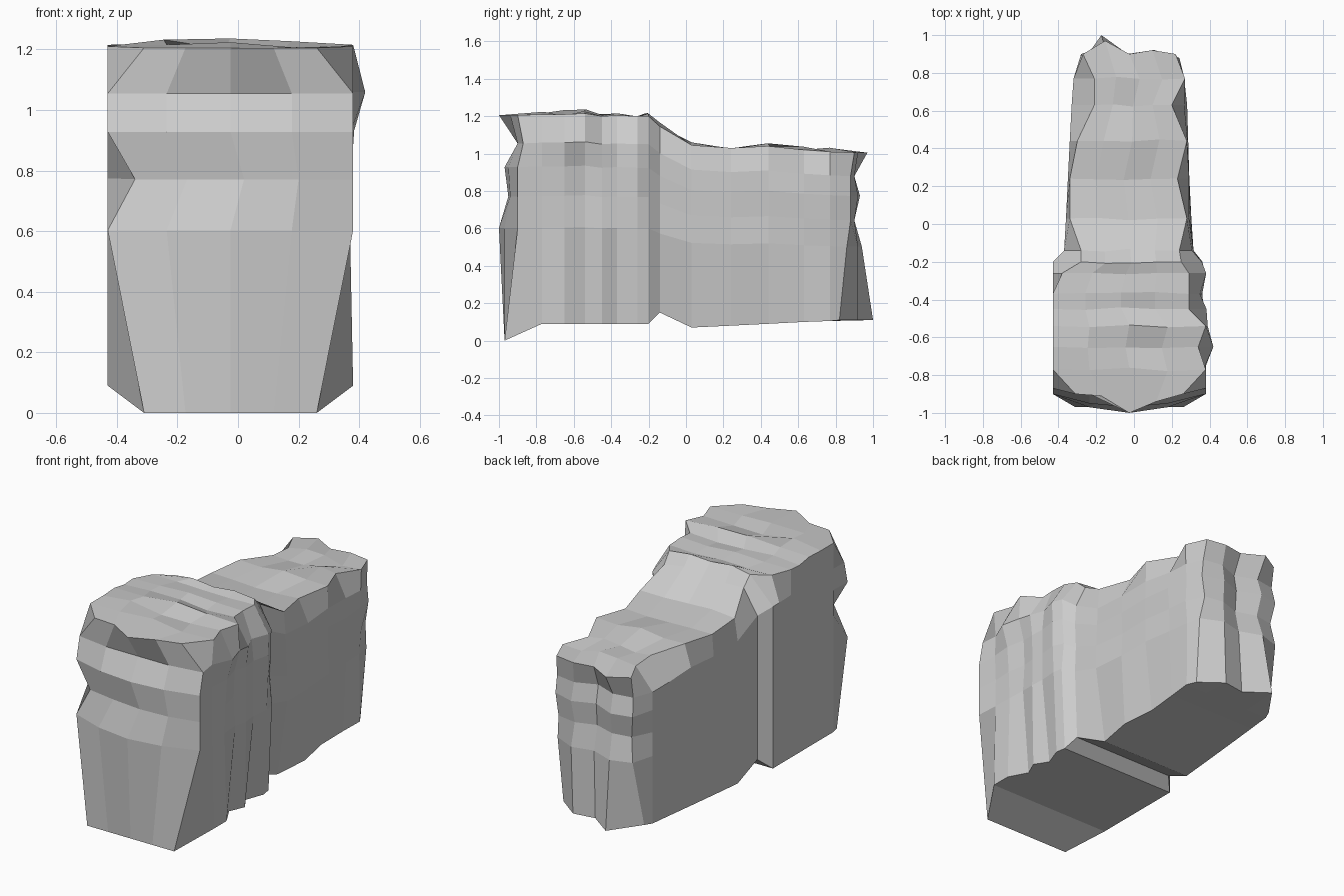
import bpy, bmesh, random

random.seed(4)

# Stations front to back:
# y, left wall, left top edge, right foot, right wall, right top edge, top z, bottom z
STATIONS = [
    (-.77, -.43, -.43, .38, .38, .38, 1.21, .09),
    (-.65, -.43, -.43, .38, .38, .34, 1.21, .09),
    (-.54, -.43, -.43, .32, .36, .38, 1.215, .09),
    (-.45, -.43, -.43, .36, .38, .29, 1.20, .09),
    (-.37, -.43, -.43, .31, .36, .29, 1.205, .09),
    (-.26, -.43, -.38, .35, .38, .29, 1.20, .09),
    (-.20, -.43, -.28, .34, .36, .25, 1.20, .09),
    (-.14, -.37, -.28, .30, .32, .24, 1.145, .15),
    (.03, -.36, -.34, .24, .30, .28, 1.045, .07),
    (.24, -.35, -.34, .27, .29, .23, 1.03, .08),
    (.44, -.34, -.30, .24, .29, .28, 1.04, .09),
    (.63, -.33, -.21, .25, .28, .20, 1.02, .10),
    (.77, -.32, -.21, .26, .27, .27, 1.01, .105),
]
LEVELS = [0, .5, .64, .77, .875, 1]      # ledge heights as part of the top height
COLS = [0, .24, .5, .75, 1]

# End walls, one row per ledge: left x, right x, then y across the columns
FRONT = [
    (-.31, .26, -.97, -.97, -.97, -.97, -.97),
    (-.43, .38, -.90, -.97, -1.0, -.97, -.90),
    (-.34, .38, -.90, -.93, -.95, -.94, -.90),
    (-.43, .38, -.90, -.95, -.97, -.95, -.90),
    (-.43, .38, -.87, -.90, -.90, -.90, -.87),
    (-.31, .26, -.90, -.91, -1.0, -.94, -.90),
]
BACK = [
    (-.30, .23, .82, 1.0, .90, .92, .82),
    (-.28, .24, .90, .94, .89, .92, .86),
    (-.26, .22, .88, .90, .86, .90, .88),
    (-.28, .24, .90, .93, .87, .92, .88),
    (-.27, .23, .88, .90, .85, .90, .88),
    (-.27, .22, .90, .97, .90, .92, .90),
]

NX, NY, NZ = len(COLS) - 1, len(STATIONS) + 1, len(LEVELS) - 1


def position(i, j, k):
    f = COLS[i]
    if j in (0, NY):
        row = (FRONT if j == 0 else BACK)[k]
        top, bottom = (1.205, 0) if j == 0 else (1.005, .11)
        x, y = row[0] + (row[1] - row[0]) * f, row[2 + i]
    else:
        y, wall_l, edge_l, foot_r, wall_r, edge_r, top, bottom = STATIONS[j - 1]
        left = edge_l if k == NZ else wall_l
        right = foot_r if k == 0 else edge_r if k == NZ else wall_r
        if i == NX and 0 < k < NZ:
            right += random.uniform(-.015, .005)
            if j in (2, 3) and k == 4:
                right = .42 if j == 2 else .39
        x = left + (right - left) * f
        if k == NZ and 0 < i < NX:
            top += random.uniform(-.01, .022)
            y += random.uniform(-.01, .01)
    z = bottom if k == 0 else top * LEVELS[k]
    return x, y, z


bm = bmesh.new()
cage = {}


def vert(i, j, k):
    if (i, j, k) not in cage:
        cage[i, j, k] = bm.verts.new(position(i, j, k))
    return cage[i, j, k]


def quad(*keys):
    bm.faces.new([vert(*key) for key in keys])


# Side walls
for i in (0, NX):
    for j in range(NY):
        for k in range(NZ):
            quad((i, j, k), (i, j + 1, k), (i, j + 1, k + 1), (i, j, k + 1))
# End walls
for j in (0, NY):
    for i in range(NX):
        for k in range(NZ):
            quad((i, j, k), (i + 1, j, k), (i + 1, j, k + 1), (i, j, k + 1))
# Top and underside
for k in (0, NZ):
    for i in range(NX):
        for j in range(NY):
            quad((i, j, k), (i + 1, j, k), (i + 1, j + 1, k), (i, j + 1, k))

bmesh.ops.recalc_face_normals(bm, faces=bm.faces)
mesh = bpy.data.meshes.new("rock_block")
bm.to_mesh(mesh)
bm.free()
bpy.context.collection.objects.link(bpy.data.objects.new("rock_block", mesh))
